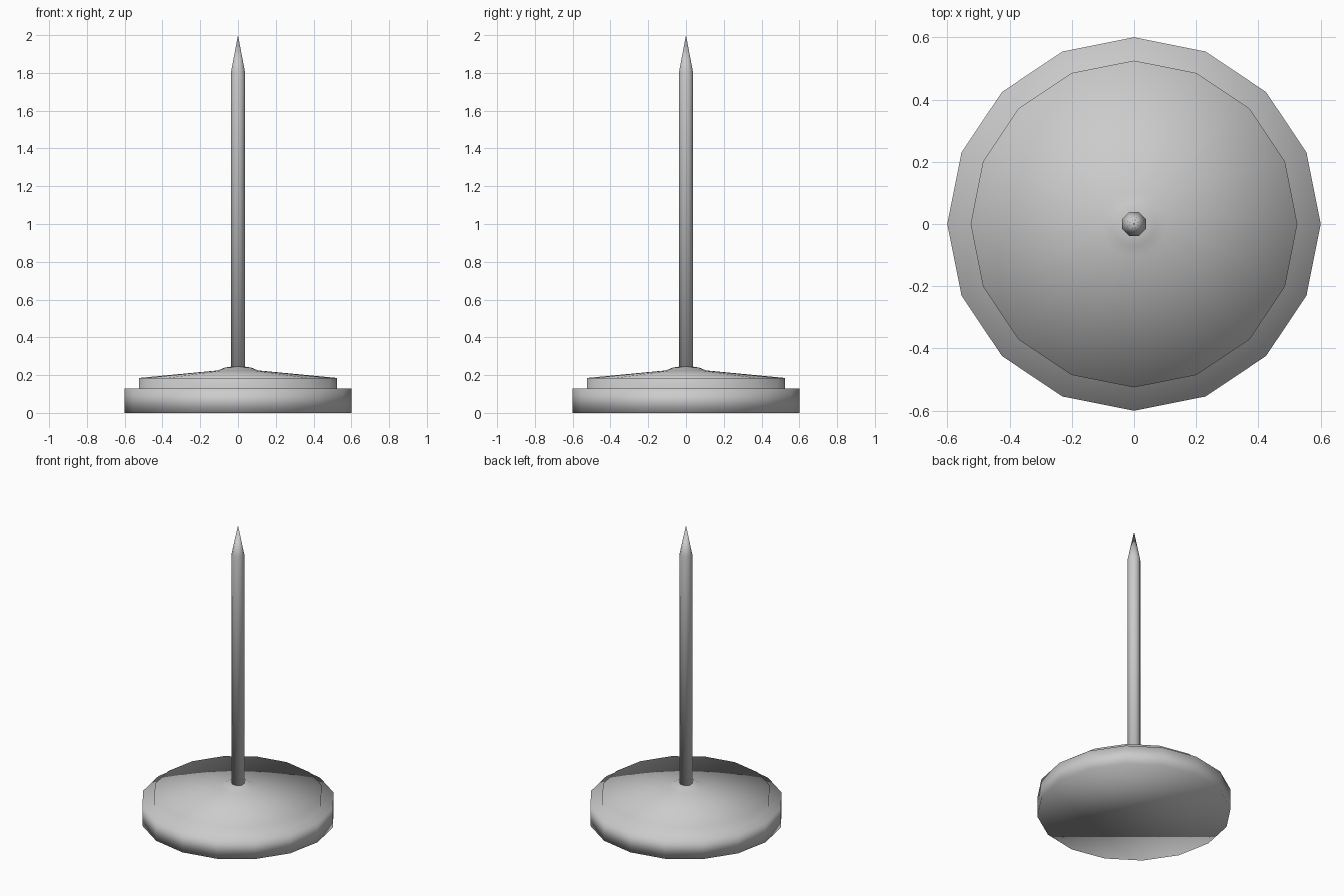
import bpy, bmesh, math

if "Cube" in bpy.data.objects:
    bpy.data.objects.remove(bpy.data.objects["Cube"])


def lathe(name, profile, sides, turn=0.0):
    """Revolve (radius, z) points about z; radius 0 closes to a single point."""
    bm = bmesh.new()
    rings = []
    for r, z in profile:
        if r == 0:
            rings.append([bm.verts.new((0, 0, z))])
        else:
            rings.append([bm.verts.new((r * math.cos(turn + math.tau * i / sides),
                                        r * math.sin(turn + math.tau * i / sides), z))
                          for i in range(sides)])
    for a, b in zip(rings, rings[1:]):
        for i in range(sides):
            j = (i + 1) % sides
            quad = [a[i % len(a)], a[j % len(a)], b[j % len(b)], b[i % len(b)]]
            bm.faces.new(list(dict.fromkeys(quad)))
    for ring in (rings[0], rings[-1]):
        if len(ring) > 1:
            bm.faces.new(ring)
    bmesh.ops.recalc_face_normals(bm, faces=bm.faces)
    for f in bm.faces:
        f.smooth = True
    mesh = bpy.data.meshes.new(name)
    bm.to_mesh(mesh)
    bm.free()
    obj = bpy.data.objects.new(name, mesh)
    bpy.context.collection.objects.link(obj)
    return obj


# Stepped round base with a shallow dome and a small collar
lathe("base", [(0.6, 0), (0.6, 0.13), (0.525, 0.13), (0.525, 0.185),
               (0.105, 0.225), (0.07, 0.24), (0.035, 0.245)], 16)

# Eight-sided upright spike with a pointed tip
lathe("spike", [(0.041, 0.23), (0.041, 1.8), (0, 2.0)], 8, math.pi / 8)
